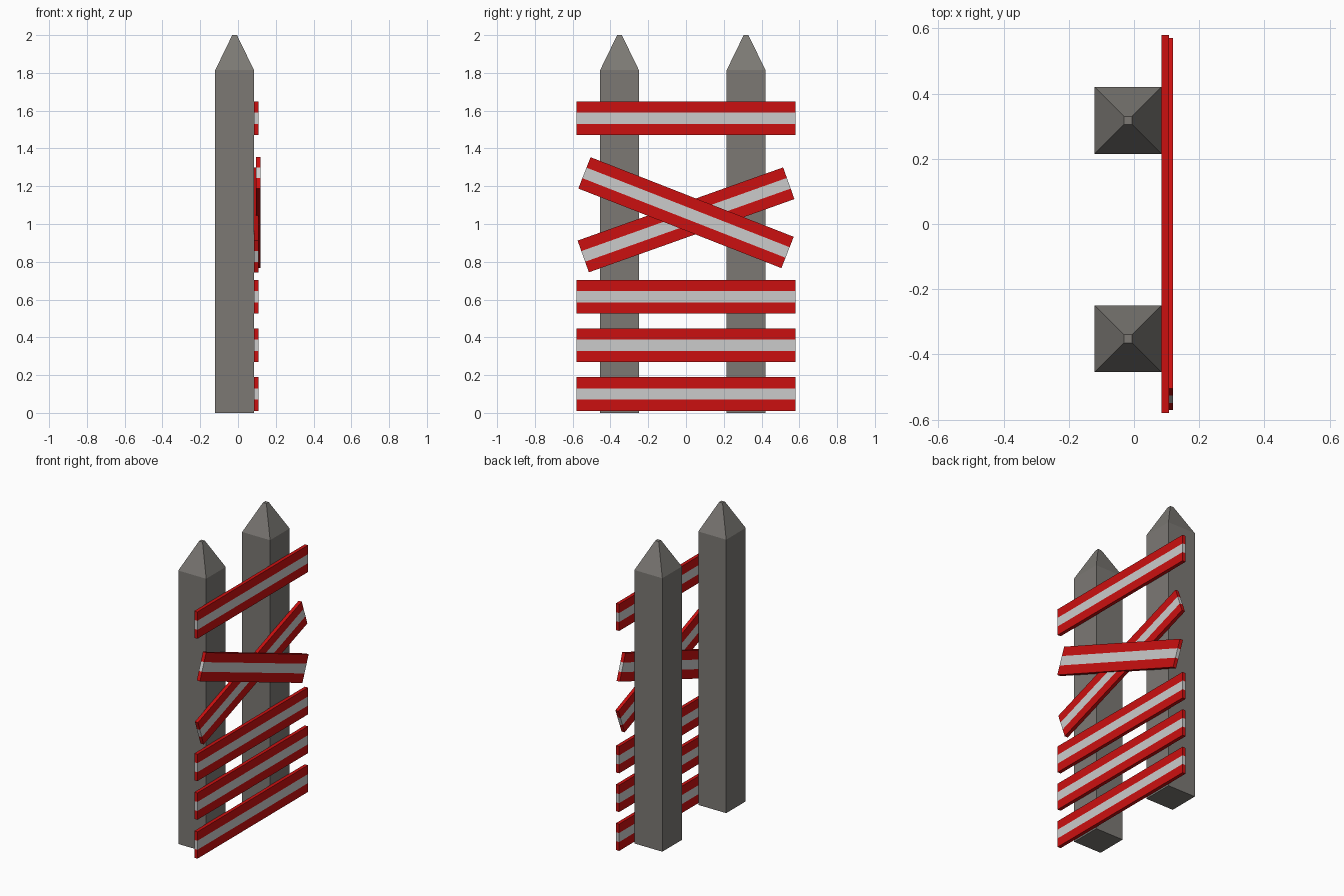
import bpy, bmesh
from math import radians
from mathutils import Matrix

if "Cube" in bpy.data.objects:
    bpy.data.objects.remove(bpy.data.objects["Cube"])


def material(name, rgb):
    m = bpy.data.materials.new(name)
    m.diffuse_color = (*rgb, 1)
    m.use_nodes = True
    m.node_tree.nodes["Principled BSDF"].inputs["Base Color"].default_value = m.diffuse_color
    return m


red = material("red_paint", (0.6, 0.005, 0.005))
white = material("white_paint", (0.72, 0.72, 0.72))
stone = material("post_grey", (0.2, 0.19, 0.175))


def make_object(name, bm, mats):
    bmesh.ops.recalc_face_normals(bm, faces=bm.faces[:])
    mesh = bpy.data.meshes.new(name)
    bm.to_mesh(mesh)
    bm.free()
    for m in mats:
        mesh.materials.append(m)
    ob = bpy.data.objects.new(name, mesh)
    bpy.context.collection.objects.link(ob)
    return ob


# Square post with a blunt pyramid point
def post(name, y):
    bm = bmesh.new()
    rings = []
    for half, z in ((0.1025, 0), (0.1025, 1.815), (0.0125, 2.0)):
        rings.append([bm.verts.new((sx * half, sy * half, z))
                      for sx, sy in ((-1, -1), (1, -1), (1, 1), (-1, 1))])
    for low, high in zip(rings, rings[1:]):
        for i in range(4):
            j = (i + 1) % 4
            bm.faces.new((low[i], low[j], high[j], high[i]))
    bm.faces.new(rings[0][::-1])
    bm.faces.new(rings[-1])
    make_object(name, bm, [stone]).location = (-0.018, y, 0)


# Plank cut into three lengthwise bands: red, white, red
def plank(name, x, z, angle=0, width=0.178, length=1.16):
    bm = bmesh.new()
    bmesh.ops.create_cube(bm, size=1, matrix=Matrix.Diagonal((0.023, length, width, 1)))
    for cut in (-0.03, 0.03):
        bmesh.ops.bisect_plane(bm, geom=bm.verts[:] + bm.edges[:] + bm.faces[:],
                               plane_co=(0, 0, cut), plane_no=(0, 0, 1))
    for f in bm.faces:
        f.material_index = int(abs(f.calc_center_median().z) < 0.03)
    ob = make_object(name, bm, [red, white])
    ob.location = (x, 0, z)
    ob.rotation_euler.x = radians(angle)


post("post_left", -0.352)
post("post_right", 0.318)

for i, z in enumerate((0.1, 0.358, 0.615, 1.56)):
    plank(f"level_plank_{i + 1}", 0.0965, z)

# Crossed planks, the falling one nailed over the rising one
plank("rising_plank", 0.0965, 1.022, 19.6, length=1.155)
plank("falling_plank", 0.108, 1.06, -21.4, length=1.155)
